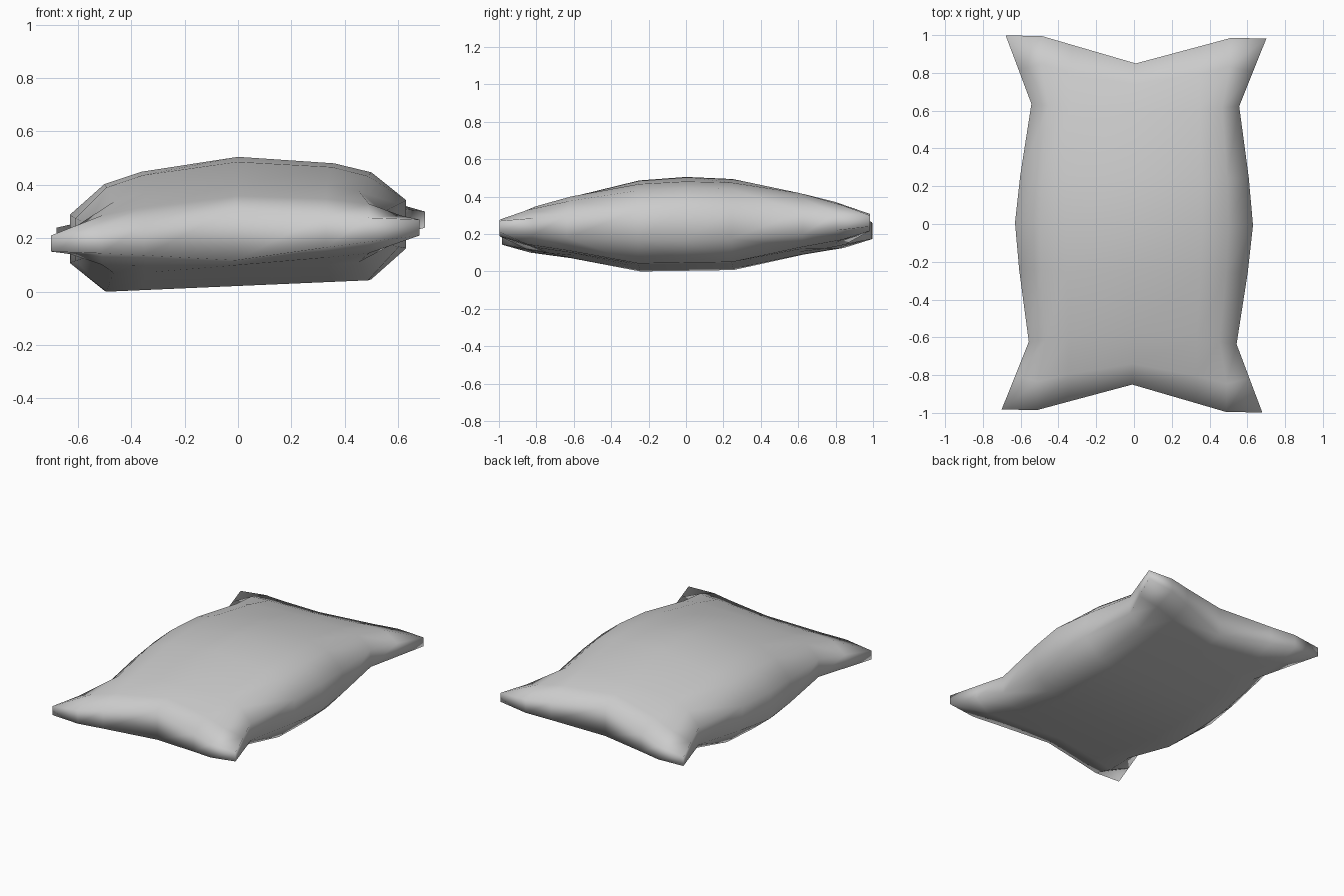
import bpy, bmesh
from mathutils import Matrix

if "Cube" in bpy.data.objects:
    bpy.data.objects.remove(bpy.data.objects["Cube"])

# One quarter of the pillow: rows from middle to end, points from centre to side
# Each point is (x, y, top height, bottom depth)
QUARTER = [
    [(0, 0, .28, .20), (.36, 0, .24, .20), (.50, 0, .20, .20), (.63, 0, .09, .09)],
    [(0, .25, .265, .20), (.355, .25, .23, .20), (.49, .25, .19, .20), (.605, .25, .08, .08)],
    [(0, .60, .185, .13), (.34, .61, .17, .13), (.46, .62, .14, .125), (.55, .63, .06, .06)],
    [(0, .74, .145, .115), (.34, .80, .12, .10), (.50, .84, .095, .09), (.62, .81, .045, .045)],
    [(0, .85, .10, .095), (.34, .945, .06, .06), (.50, .99, .045, .045), (.69, .99, .03, .03)],
]
NX, NY = 3, 4


def point(i, j, top):
    x, y, up, down = QUARTER[abs(j)][abs(i)]
    return (x if i >= 0 else -x, y if j >= 0 else -y, up if top else -down)


bm = bmesh.new()
grid = {(i, j, t): bm.verts.new(point(i, j, t))
        for t in (True, False)
        for i in range(-NX, NX + 1) for j in range(-NY, NY + 1)}

# Top and bottom cloth
for i in range(-NX, NX):
    for j in range(-NY, NY):
        cell = [(i, j), (i + 1, j), (i + 1, j + 1), (i, j + 1)]
        bm.faces.new([grid[a, b, True] for a, b in cell])
        bm.faces.new([grid[a, b, False] for a, b in reversed(cell)])

# Narrow band around the rim
rim = ([(i, -NY) for i in range(-NX, NX)] + [(NX, j) for j in range(-NY, NY)]
       + [(i, NY) for i in range(NX, -NX, -1)] + [(-NX, j) for j in range(NY, -NY, -1)])
for a, b in zip(rim, rim[1:] + rim[:1]):
    bm.faces.new([grid[(*a, False)], grid[(*b, False)], grid[(*b, True)], grid[(*a, True)]])

# Slight turn and tilt, as if resting unevenly
tilt = Matrix(((1, .011, 0, 0), (-.011, 1, 0, 0), (.0435, .015, 1, .225), (0, 0, 0, 1)))
bm.transform(tilt)
bmesh.ops.recalc_face_normals(bm, faces=bm.faces)
low = min(v.co.z for v in bm.verts)
bmesh.ops.translate(bm, vec=(0, 0, -low), verts=bm.verts)
for f in bm.faces:
    f.smooth = True

mesh = bpy.data.meshes.new("pillow")
bm.to_mesh(mesh)
bm.free()
bpy.context.collection.objects.link(bpy.data.objects.new("pillow", mesh))
